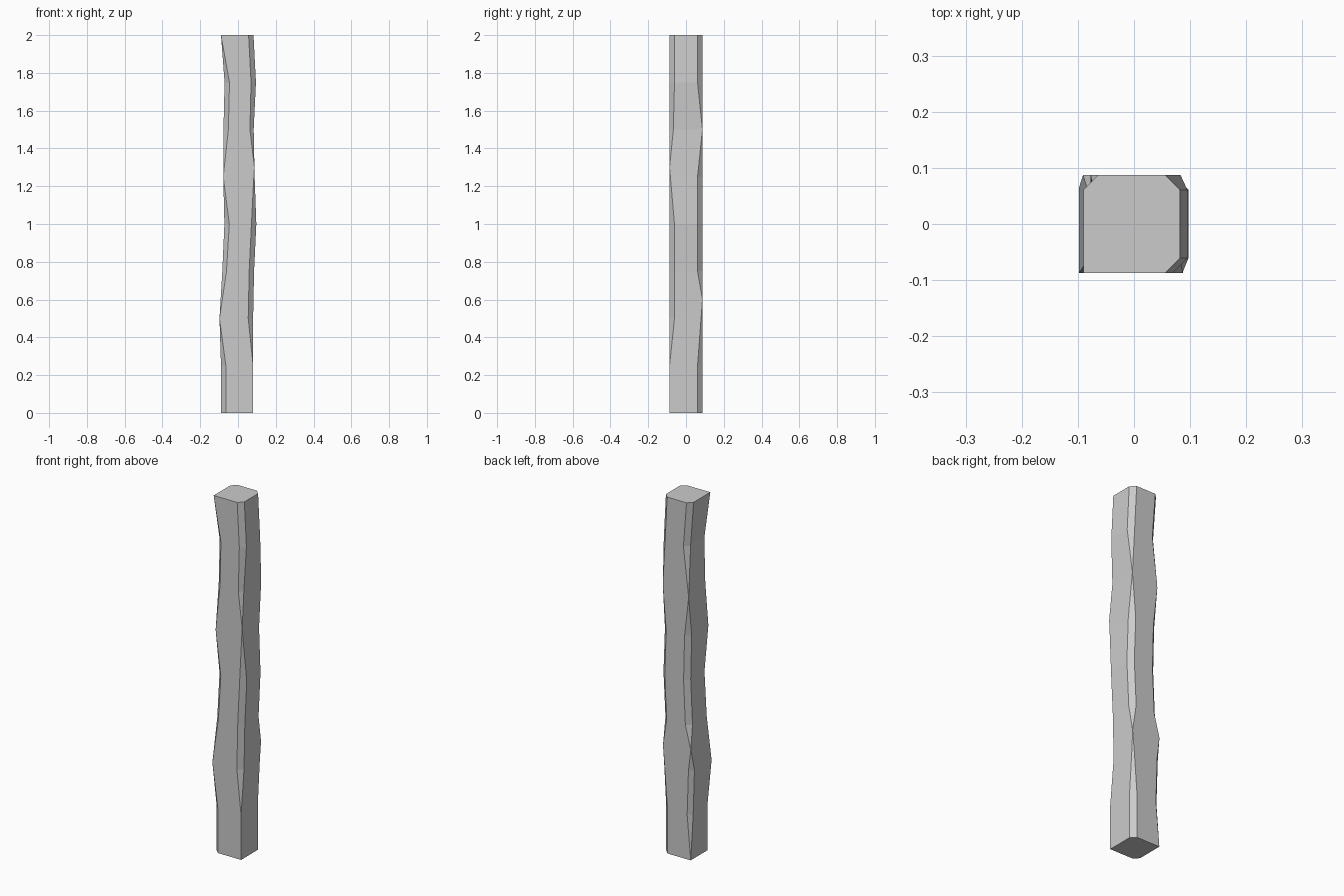
import bpy, bmesh

if "Cube" in bpy.data.objects:
    bpy.data.objects.remove(bpy.data.objects["Cube"])

HALF_Y = 0.087

# Left and right side positions along the height: (z, left x, right x)
SIDES = [(0, -.09, .08), (.25, -.09, .08), (.5, -.098, .08), (.75, -.083, .085),
         (1, -.072, .097), (1.25, -.078, .088), (1.5, -.077, .083),
         (1.75, -.071, .095), (2, -.09, .082)]

# Worn corner cuts along the height: (z, cut size)
C = .026
FRONT_LEFT = [(0, C), (.25, C), (.5, 0), (.75, .022), (1, C), (1.25, 0),
              (1.5, C), (1.75, C), (2, 0)]
FRONT_RIGHT = [(0, 0), (.25, 0), (.5, C), (1, C), (1.3, 0), (1.5, .02), (1.75, C), (2, C)]
BACK_RIGHT = [(0, C), (.25, C), (.6, 0), (.75, C), (1.25, C), (1.5, 0), (1.75, C), (2, C)]
BACK_LEFT = [(0, 0), (.25, .022), (.5, .022), (.62, 0), (.75, C), (1.25, C),
             (1.47, 0), (1.75, C), (2, C)]


def sample(table, z, col=1):
    for a, b in zip(table, table[1:]):
        if z <= b[0]:
            t = (z - a[0]) / (b[0] - a[0])
            return a[col] + (b[col] - a[col]) * t
    return table[-1][col]


# Loft an eight-sided section up the post
levels = sorted({row[0] for t in (SIDES, FRONT_LEFT, FRONT_RIGHT, BACK_RIGHT, BACK_LEFT) for row in t})
bm = bmesh.new()
rings = []
for z in levels:
    l, r = sample(SIDES, z), sample(SIDES, z, 2)
    fl, fr, br, bl = (sample(t, z) for t in (FRONT_LEFT, FRONT_RIGHT, BACK_RIGHT, BACK_LEFT))
    h = HALF_Y
    section = [(l, -h + fl), (l + fl, -h), (r - fr, -h), (r, -h + fr),
               (r, h - br), (r - br, h), (l + bl, h), (l, h - bl)]
    rings.append([bm.verts.new((x, y, z)) for x, y in section])
for lo, hi in zip(rings, rings[1:]):
    for i in range(8):
        j = (i + 1) % 8
        bm.faces.new((lo[i], lo[j], hi[j], hi[i]))
bm.faces.new(rings[0][::-1])
bm.faces.new(rings[-1])

# Weld the corners where a cut runs out
bmesh.ops.remove_doubles(bm, verts=bm.verts, dist=.0005)
bmesh.ops.recalc_face_normals(bm, faces=bm.faces)
mesh = bpy.data.meshes.new("wooden_post")
bm.to_mesh(mesh)
bm.free()
bpy.context.collection.objects.link(bpy.data.objects.new("wooden_post", mesh))
